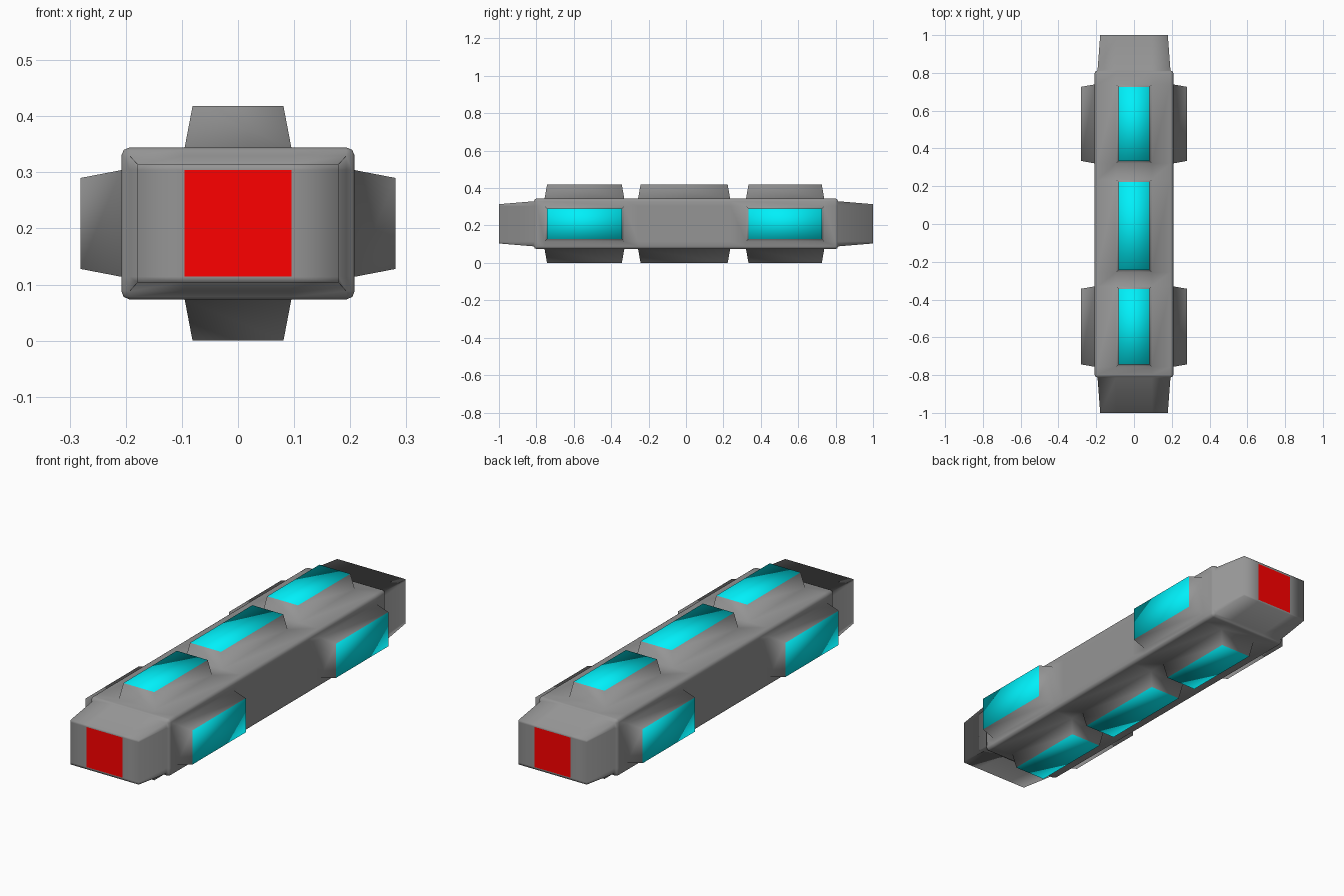
import bpy, bmesh
from mathutils import Vector

if "Cube" in bpy.data.objects:
    bpy.data.objects.remove(bpy.data.objects["Cube"])

ZC = 0.209                                   # height of the body axis
HALF = Vector((0.208, 0.813, 0.1355))        # half size of the body
BEVEL = 0.015
# lengthwise pad rows: base start and end
ROWS = [(-0.756, -0.330), (-0.256, 0.236), (0.321, 0.739)]
CUT = {0: [-0.095, 0.095], 1: [y for row in ROWS for y in row], 2: [-0.095, 0.095]}


def material(name, color):
    m = bpy.data.materials.new(name)
    m.diffuse_color = color
    m.use_nodes = True
    m.node_tree.nodes["Principled BSDF"].inputs["Base Color"].default_value = m.diffuse_color
    return m


bm = bmesh.new()

# body block with rounded edges
bmesh.ops.create_cube(bm, size=2)
bmesh.ops.scale(bm, vec=HALF, verts=bm.verts)
bmesh.ops.bevel(bm, geom=bm.edges[:], offset=BEVEL, segments=2, profile=0.5,
                affect="EDGES", clamp_overlap=True)

# loop cuts that outline the pads and end panels
for axis, places in CUT.items():
    normal = Vector([float(i == axis) for i in range(3)])
    for p in places:
        bmesh.ops.bisect_plane(bm, geom=bm.verts[:] + bm.edges[:] + bm.faces[:],
                               plane_co=normal * p, plane_no=normal)


def side_faces(axis, sign):
    """All flat faces on one side of the body block."""
    return [f for f in bm.faces
            if all(abs(v.co[axis] - sign * HALF[axis]) < 1e-4 for v in f.verts)]


def pad(axis, sign, across, row, height):
    """Extrude one cell into a tapered pad with a cyan top."""
    mid, half = (row[0] + row[1]) / 2, (row[1] - row[0]) / 2
    for f in side_faces(axis, sign):
        c = f.calc_center_median()
        if abs(c[across]) < 0.01 and abs(c.y - mid) < 0.01:
            top = bmesh.ops.extrude_discrete_faces(bm, faces=[f])["faces"][0]
            top.material_index = 1
            for v in top.verts:
                v.co[axis] += sign * height
                v.co[across] *= 0.081 / 0.095
                v.co.y = mid + (v.co.y - mid) * (half - 0.013) / half
            return


def cap(sign):
    """Extrude a whole end into a tapered cap with a red centre panel."""
    ext = bmesh.ops.extrude_face_region(bm, geom=side_faces(1, sign))["geom"]
    for v in (g for g in ext if isinstance(g, bmesh.types.BMVert)):
        v.co.y = sign * 1.0
        # only the outer rim tapers, the panel keeps its size
        if abs(v.co.x) > 0.12:
            v.co.x *= 0.179 / 0.193
        if abs(v.co.z) > 0.11:
            v.co.z *= 0.105 / 0.1205
    for f in (g for g in ext if isinstance(g, bmesh.types.BMFace)):
        c = f.calc_center_median()
        if abs(c.x) < 0.01 and abs(c.z) < 0.01:
            f.material_index = 2


for sign in (-1, 1):
    # pads above and below, all three rows
    for row in ROWS:
        pad(2, sign, 0, row, 0.0735)
    # side pads, outer rows only
    for row in (ROWS[0], ROWS[2]):
        pad(0, sign, 2, row, 0.073)
    cap(sign)

# drop the old faces left beneath the end caps
inner = [f for f in bm.faces
         if all(abs(abs(v.co.y) - HALF.y) < 1e-4 for v in f.verts)]
bmesh.ops.delete(bm, geom=inner, context="FACES")
loose = [e for e in bm.edges if not e.link_faces]
bmesh.ops.delete(bm, geom=loose, context="EDGES")
bmesh.ops.delete(bm, geom=[v for v in bm.verts if not v.link_faces], context="VERTS")

bmesh.ops.translate(bm, vec=(0, 0, ZC), verts=bm.verts)
bmesh.ops.recalc_face_normals(bm, faces=bm.faces)

# the whole hull is smooth shaded
for f in bm.faces:
    f.smooth = True

mesh = bpy.data.meshes.new("hull")
bm.to_mesh(mesh)
bm.free()
hull = bpy.data.objects.new("hull", mesh)
bpy.context.collection.objects.link(hull)
for name, color in (("grey", (0.3, 0.3, 0.3, 1)), ("cyan", (0, 0.87, 0.95, 1)),
                    ("red", (1, 0, 0, 1))):
    mesh.materials.append(material(name, color))
